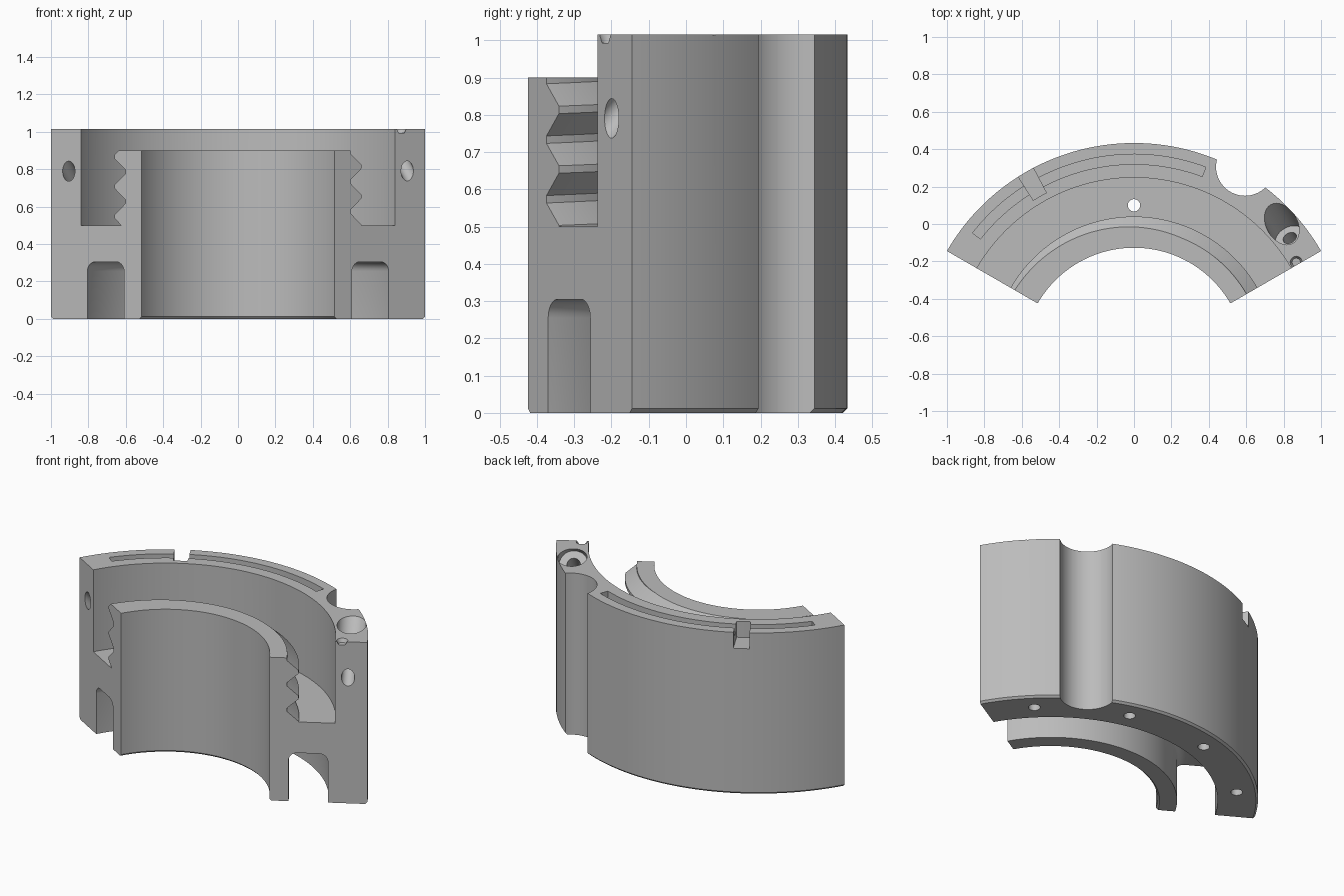
import bpy, bmesh, math
from mathutils import Vector

old = bpy.data.objects.get("Cube")
if old:
    bpy.data.objects.remove(old, do_unlink=True)

CY = -0.722                              # ring axis lies at x = 0, y = CY
R_IN, R_CH_IN, R_CH_OUT = 0.595, 0.704, 0.93
R_TROUGH, R_OUT = 0.97, 1.155
TOP, WALL_TOP, FLOOR, CHANNEL = 1.015, 0.90, 0.50, 0.305
CH = 0.012                               # bottom chamfer

grey = bpy.data.materials.new("plain grey")
grey.use_nodes = True
colour = (0.5, 0.5, 0.5, 1)
grey.diffuse_color = colour
grey.node_tree.nodes["Principled BSDF"].inputs["Base Color"].default_value = colour


def polar(r, deg, z=0.0):
    """Point at an angle measured from +y towards +x."""
    a = math.radians(deg)
    return Vector((r * math.sin(a), CY + r * math.cos(a), z))


def finish(bm, name):
    bmesh.ops.recalc_face_normals(bm, faces=bm.faces)
    mesh = bpy.data.meshes.new(name)
    bm.to_mesh(mesh)
    bm.free()
    mesh.materials.append(grey)
    obj = bpy.data.objects.new(name, mesh)
    bpy.context.collection.objects.link(obj)
    return obj


def sector(name, profile, a0, a1, steps, rise=0.0, floor=None):
    """Sweep a closed (r, z) profile around the axis, optionally as a helix."""
    bm = bmesh.new()
    rings = []
    for i in range(steps + 1):
        a = a0 + (a1 - a0) * i / steps
        rings.append([bm.verts.new(polar(r, a, z - rise * a / 360)) for r, z in profile])
    n = len(profile)
    for p, q in zip(rings, rings[1:]):
        for j in range(n):
            k = (j + 1) % n
            bm.faces.new((p[j], p[k], q[k], q[j]))
    bm.faces.new(rings[0])
    bm.faces.new(rings[-1])
    if floor is not None:
        cut = bmesh.ops.bisect_plane(bm, geom=bm.verts[:] + bm.edges[:] + bm.faces[:],
                                     plane_co=(0, 0, floor), plane_no=(0, 0, 1),
                                     clear_inner=True)
        edges = [e for e in cut["geom_cut"] if isinstance(e, bmesh.types.BMEdge)]
        bmesh.ops.contextual_create(bm, geom=edges)
    return finish(bm, name)


def box_profile(r0, r1, z0, z1):
    return [(r0, z0), (r1, z0), (r1, z1), (r0, z1)]


def rod(name, p, q, r0, r1=None, sides=32):
    """Cylinder or cone between two points."""
    p, q = Vector(p), Vector(q)
    d = q - p
    bm = bmesh.new()
    bmesh.ops.create_cone(bm, cap_ends=True, segments=sides, radius1=r0,
                          radius2=r0 if r1 is None else r1, depth=d.length)
    turn = d.to_track_quat('Z', 'Y').to_matrix().to_4x4()
    bmesh.ops.transform(bm, matrix=turn, verts=bm.verts)
    bmesh.ops.translate(bm, vec=(p + q) / 2, verts=bm.verts)
    return finish(bm, name)


def carve(body, cutter):
    cutter.hide_render = True
    mod = body.modifiers.new("cut", 'BOOLEAN')
    mod.operation, mod.solver, mod.object = 'DIFFERENCE', 'EXACT', cutter
    bpy.context.view_layer.objects.active = body
    bpy.ops.object.modifier_apply(modifier=mod.name)
    bpy.data.objects.remove(cutter, do_unlink=True)


# Ring segment body with the rounded channel along its underside
fillet = 0.05
arch = []
for centre, start in ((R_CH_IN + fillet, 180), (R_CH_OUT - fillet, 90)):
    for i in range(7):
        a = math.radians(start - 15 * i)
        arch.append((centre + fillet * math.cos(a), CHANNEL - fillet + fillet * math.sin(a)))
profile = ([(R_IN + CH, 0), (R_CH_IN, 0)] + arch +
           [(R_CH_OUT, 0), (R_OUT - CH, 0), (R_OUT, CH), (R_OUT, TOP),
            (0.8, TOP), (0.8, WALL_TOP), (R_IN, WALL_TOP), (R_IN, CH)])
body = sector("ring_segment", profile, -60, 60, 72)

# Upper trough, whose inner side carries the helical thread
pitch, root, crest = 0.16, 0.695, 0.762
middle = 0.84                            # height of one crest at angle 0
teeth = []
for i in range(-4, 3):
    z = middle + i * pitch
    teeth += [(crest, z - 0.01), (crest, z + 0.01), (root, z + 0.07), (root, z + 0.09)]
trough = teeth + [(R_TROUGH, teeth[-1][1]), (R_TROUGH, teeth[0][1])]
carve(body, sector("trough_cutter", trough, -63, 63, 74, rise=pitch, floor=FLOOR))

# Groove in the rim and the notch through the outer wall
carve(body, sector("groove_cutter", box_profile(1.042, 1.095, TOP - 0.05, 1.1), -52, 20.5, 43))
carve(body, sector("notch_cutter", box_profile(1.005, 1.25, TOP - 0.1, 1.15), -32.4, -27.8, 3))

# Vertical round relief in the outer face
relief = polar(1.187, 30)
carve(body, rod("relief_cutter", relief - Vector((0, 0, 0.2)),
                relief + Vector((0, 0, 1.3)), 0.155, sides=64))

# Slanted screw hole with its counterbore, leaving through the left end
head, leave = Vector((0.79, 0.0, TOP)), Vector((0.905, -0.2, 0.79))
axis = (leave - head).normalized()
carve(body, rod("counterbore_cutter", head - axis * 0.2, head + axis * 0.12, 0.083))
carve(body, rod("screw_hole_cutter", head, leave + axis * 0.15, 0.038))

# Matching slanted hole in the right end
entry = Vector((-0.905, -0.2, 0.79))
slope = Vector((0.5, 0.866, -1)).normalized()
carve(body, rod("right_hole_cutter", entry - slope * 0.12, entry + slope * 0.3, 0.038))

# Small tapered dimple at the left end of the rim
dimple = polar(1.01, 59.2)
carve(body, rod("dimple_cutter", dimple + Vector((0, 0, TOP - 0.022)),
                dimple + Vector((0, 0, TOP + 0.02)), 0.022, 0.042))

# Drain hole through the trough floor
carve(body, rod("drain_cutter", (0, 0.1, 0.2), (0, 0.1, 0.6), 0.033))

# Four blind holes under the outer wall
for a in (-45, -15, 15, 45):
    carve(body, rod("blind_hole_cutter", polar(1.04, a, -0.05), polar(1.04, a, 0.05), 0.033))

# Smooth curved faces, sharp corners
bpy.ops.object.select_all(action='DESELECT')
body.select_set(True)
bpy.context.view_layer.objects.active = body
bpy.ops.object.shade_smooth_by_angle(angle=math.radians(25))
